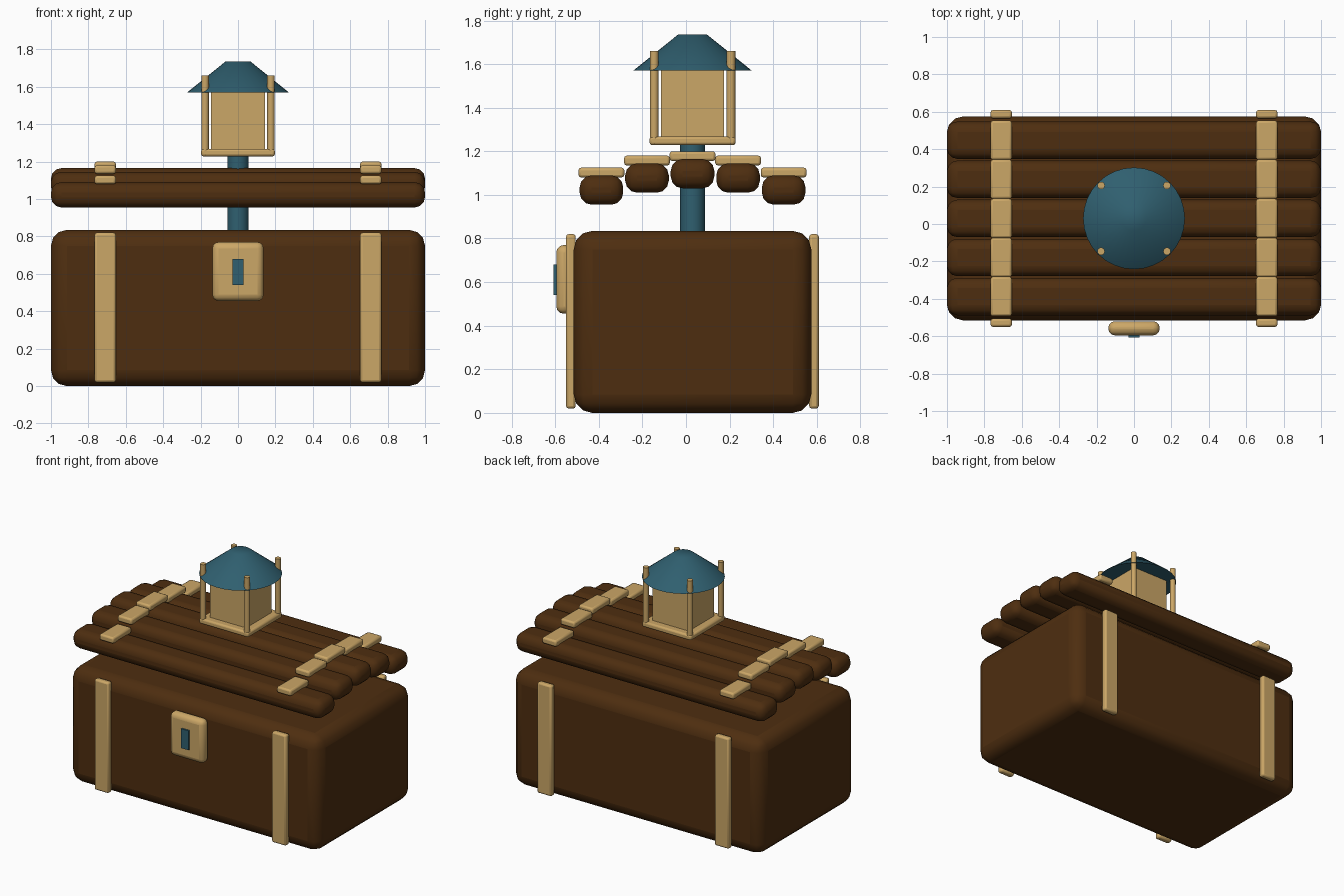
import bpy, math

if "Cube" in bpy.data.objects:
    bpy.data.objects.remove(bpy.data.objects["Cube"])


def material(name, rgb):
    m = bpy.data.materials.new(name)
    m.diffuse_color = (*rgb, 1)
    m.use_nodes = True
    m.node_tree.nodes["Principled BSDF"].inputs["Base Color"].default_value = m.diffuse_color
    return m


BROWN = material("dark_wood", (0.076, 0.027, 0.005))
TAN = material("tan_brass", (0.60, 0.385, 0.135))
TEAL = material("teal_metal", (0.029, 0.115, 0.16))
CY = 0.03  # centre line of the chest in y


def finish(name, mat, angle=40):
    ob = bpy.context.object
    ob.name = name
    ob.data.materials.append(mat)
    bpy.ops.object.shade_smooth_by_angle(angle=math.radians(angle))
    return ob


def box(name, mat, x, y, z, bevel=0.0, segments=3):
    """Rounded box from (min, max) ranges."""
    bpy.ops.mesh.primitive_cube_add(size=1, location=[sum(r) / 2 for r in (x, y, z)])
    bpy.context.object.scale = [r[1] - r[0] for r in (x, y, z)]
    bpy.ops.object.transform_apply(location=False, rotation=False, scale=True)
    ob = finish(name, mat)
    if bevel:
        mod = ob.modifiers.new("round", 'BEVEL')
        mod.width, mod.segments = bevel, segments
        ob.modifiers.move(len(ob.modifiers) - 1, 0)
    return ob


def cone(name, mat, x, y, z, r1, r2, sides=32):
    bpy.ops.mesh.primitive_cone_add(vertices=sides, radius1=r1, radius2=r2,
                                    depth=z[1] - z[0], location=(x, y, sum(z) / 2))
    return finish(name, mat)


# Chest body
box("chest_body", BROWN, (-1, 1), (CY - 0.545, CY + 0.545), (0, 0.835), 0.085)

# Lid planks with strap pieces stepping over the arch
for i, top in enumerate((1.09, 1.145, 1.165, 1.145, 1.09)):
    y = CY + (i - 2) * 0.209
    box("lid_plank", BROWN, (-1, 1), (y - 0.1, y + 0.1), (top - 0.135, top), 0.055)
    for x in (-0.71, 0.71):
        box("lid_strap", TAN, (x - 0.057, x + 0.057), (y - 0.105, y + 0.105),
            (top - 0.01, top + 0.035), 0.012, 2)

# Front and back straps
for x in (-0.71, 0.71):
    for y in (-0.528, 0.587):
        box("body_strap", TAN, (x - 0.057, x + 0.057), (y - 0.022, y + 0.022),
            (0.02, 0.82), 0.012, 2)

# Latch and keyhole
box("latch_plate", TAN, (-0.137, 0.137), (-0.595, -0.52), (0.455, 0.77), 0.034)
box("keyhole", TEAL, (-0.03, 0.03), (-0.607, -0.58), (0.54, 0.68))

# Lantern pole
cone("lantern_pole", TEAL, 0, CY, (0.001, 1.24), 0.057, 0.057)

# Lantern base, glowing box, corner posts and roof
box("lantern_base", TAN, (-0.197, 0.197), (CY - 0.197, CY + 0.197), (1.228, 1.268), 0.012, 2)
box("lantern_box", TAN, (-0.145, 0.145), (CY - 0.145, CY + 0.145), (1.26, 1.58))
for sx in (-1, 1):
    for sy in (-1, 1):
        cone("lantern_post", TAN, sx * 0.176, CY + sy * 0.176, (1.235, 1.66), 0.02, 0.02, 16)
cone("lantern_roof", TEAL, 0, CY, (1.57, 1.735), 0.272, 0.067)
